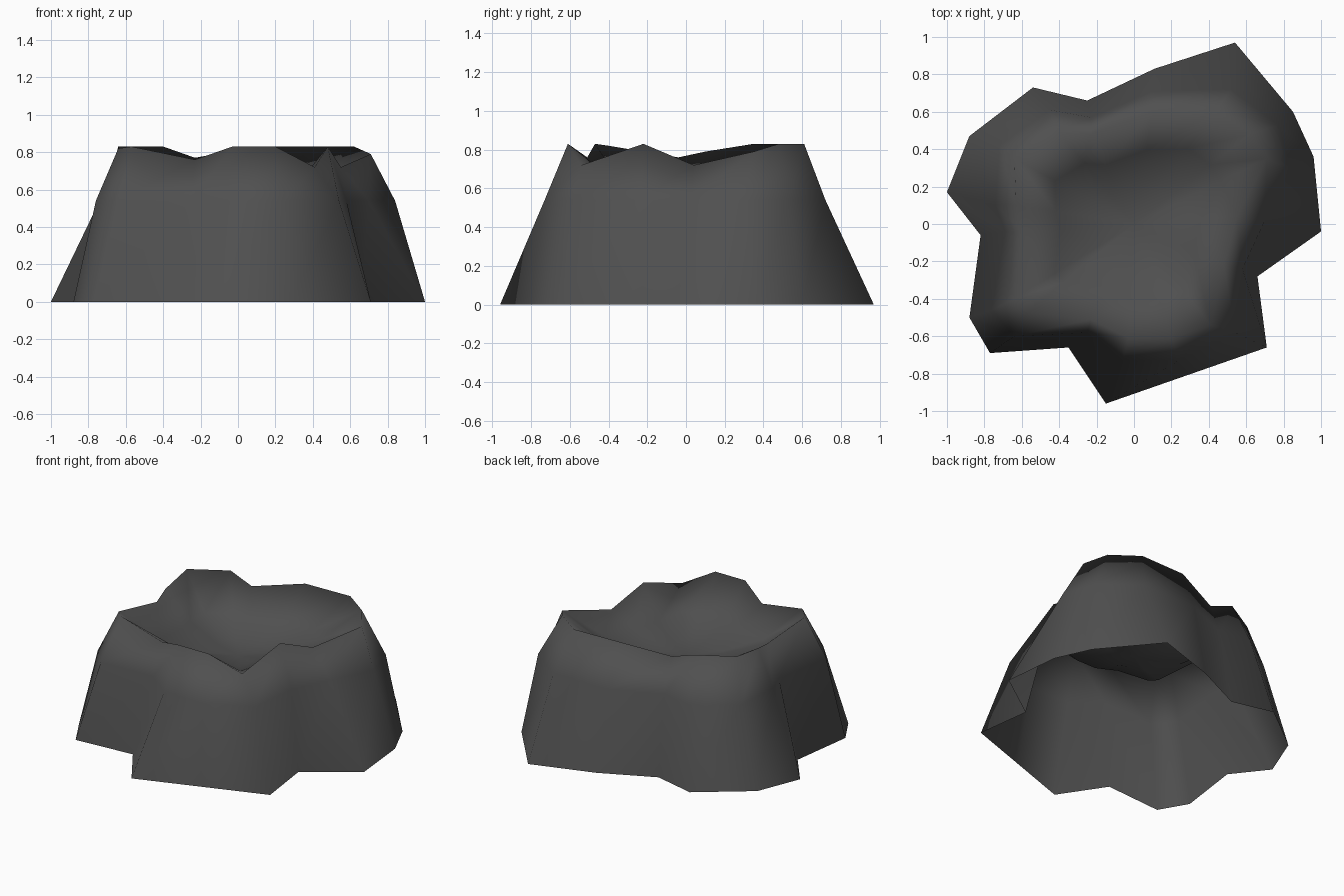
import bpy
import bmesh

cube = bpy.data.objects.get("Cube")
if cube:
    bpy.data.objects.remove(cube, do_unlink=True)

# Dark stone colour
stone = bpy.data.materials.new("dark_stone")
stone.use_nodes = True
colour = (0.08, 0.08, 0.08, 1)
stone.diffuse_color = colour
shader = stone.node_tree.nodes["Principled BSDF"]
shader.inputs["Base Color"].default_value = colour
shader.inputs["Roughness"].default_value = 0.9

# Lobed outline on the ground, counter-clockwise from the right
foot = [(1, -.04), (.96, .36), (.85, .6), (.54, .97), (.11, .83), (-.25, .66),
        (-.54, .73), (-.88, .47), (-1, .17), (-.82, -.06), (-.88, -.5),
        (-.77, -.69), (-.35, -.66), (-.15, -.96), (.28, -.81), (.71, -.66),
        (.66, -.28)]
# Shoulder of the wall, all at one height
shoulder = [(.7, .02), (.84, .3), (.77, .53), (.52, .72), (.1, .71), (-.23, .57),
            (-.45, .61), (-.72, .42), (-.74, .1), (-.69, -.04), (-.76, -.46),
            (-.64, -.6), (-.25, -.58), (-.06, -.73), (.24, -.73), (.54, -.58),
            (.58, -.24)]
# Jagged crest: position and height
crest = [(.55, .04, .72), (.71, .35, .79), (.62, .48, .83), (.44, .61, .83),
         (.1, .6, .83), (-.23, .48, .77), (-.4, .49, .83), (-.64, .35, .83),
         (-.63, .1, .79), (-.6, -.04, .76), (-.64, -.4, .82), (-.57, -.47, .83),
         (-.23, -.51, .76), (-.03, -.61, .83), (.2, -.61, .83),
         (.41, -.54, .72), (.48, -.22, .83)]

bm = bmesh.new()


def ring(points):
    return [bm.verts.new(p) for p in points]


def bridge(lower, upper):
    n = len(lower)
    for i in range(n):
        j = (i + 1) % n
        bm.faces.new((lower[i], lower[j], upper[j], upper[i]))


def shrink(scale, height):
    return [(x * scale, y * scale, height) for x, y, z in crest]


# Outer wall, crest and sunken basin; the underside stays open
rings = [ring([(x, y, 0) for x, y in foot]),
         ring([(x, y, .54) for x, y in shoulder]),
         ring(crest),
         ring(shrink(.66, .63)),
         ring(shrink(.3, .55))]
for lower, upper in zip(rings, rings[1:]):
    bridge(lower, upper)
floor_centre = bm.verts.new((0, 0, .53))
last = rings[-1]
for i, v in enumerate(last):
    bm.faces.new((v, last[(i + 1) % len(last)], floor_centre))
for face in bm.faces:
    face.smooth = True

mesh = bpy.data.meshes.new("hollow_rock")
bm.to_mesh(mesh)
bm.free()
mesh.materials.append(stone)
rock = bpy.data.objects.new("hollow_rock", mesh)
bpy.context.collection.objects.link(rock)
